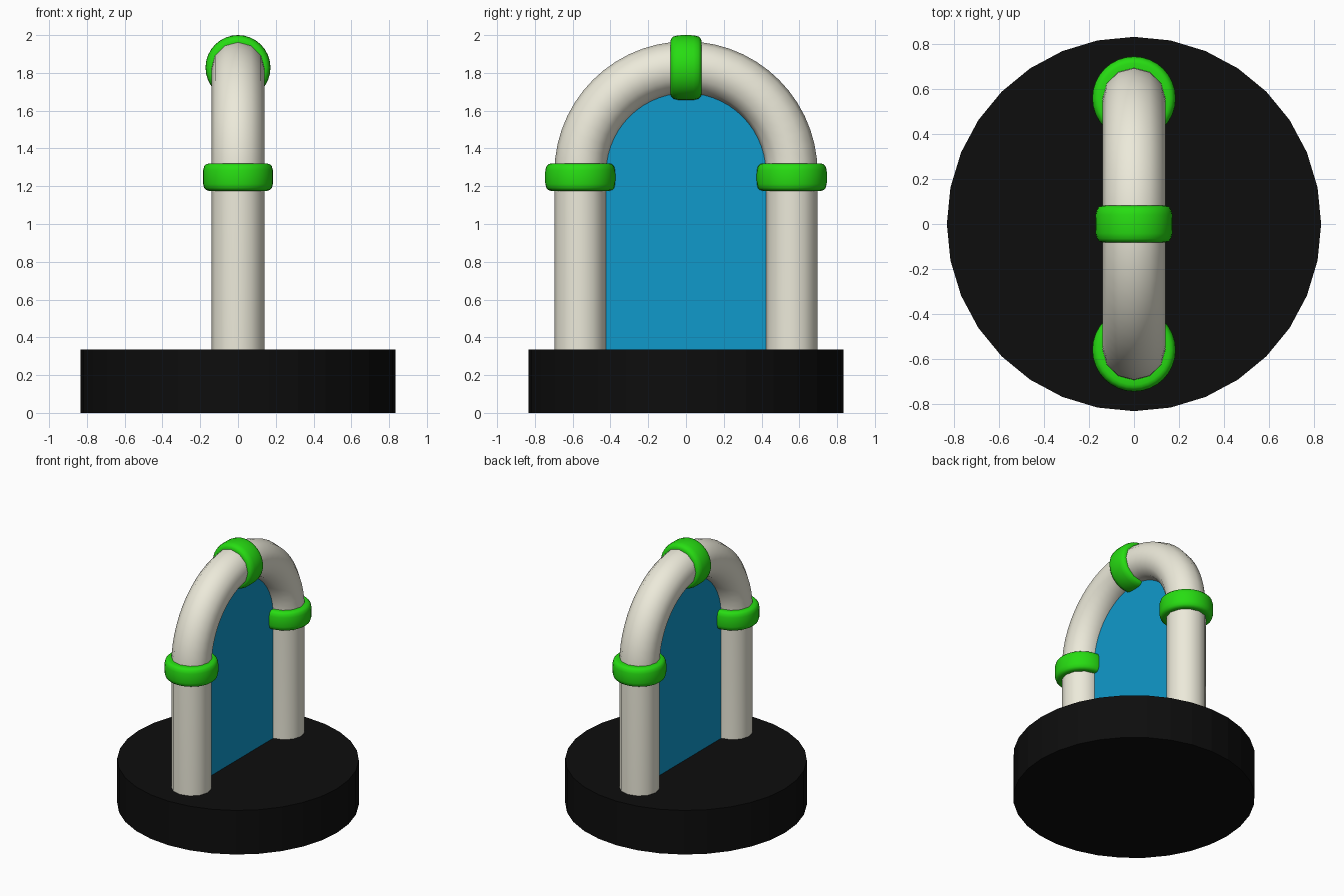
import bpy, bmesh
from math import sin, cos, pi, radians

if "Cube" in bpy.data.objects:
    bpy.data.objects.remove(bpy.data.objects["Cube"])

BASE_TOP, SPRING, ARCH_R = 0.335, 1.27, 0.56
TUBE_X, TUBE_R = 0.14, 0.137


def material(name, rgb):
    m = bpy.data.materials.new(name)
    m.diffuse_color = (*rgb, 1)
    m.use_nodes = True
    m.node_tree.nodes["Principled BSDF"].inputs["Base Color"].default_value = m.diffuse_color
    return m


black = material("black", (0.004, 0.004, 0.004))
cream = material("cream", (0.84, 0.82, 0.70))
green = material("green", (0.02, 0.72, 0.006))
blue = material("blue", (0.005, 0.32, 0.60))


def make_object(name, bm, mat, smooth=None):
    bmesh.ops.recalc_face_normals(bm, faces=bm.faces)
    me = bpy.data.meshes.new(name)
    bm.to_mesh(me)
    bm.free()
    me.materials.append(mat)
    ob = bpy.data.objects.new(name, me)
    bpy.context.collection.objects.link(ob)
    if smooth:
        bpy.ops.object.select_all(action='DESELECT')
        ob.select_set(True)
        bpy.context.view_layer.objects.active = ob
        bpy.ops.object.shade_smooth_by_angle(angle=radians(smooth))
    return ob


def bridge(bm, a, b):
    for i in range(len(a)):
        j = (i + 1) % len(a)
        bm.faces.new((a[i], a[j], b[j], b[i]))


# round base
bm = bmesh.new()
bmesh.ops.create_cone(bm, cap_ends=True, segments=32, radius1=0.833, radius2=0.833, depth=BASE_TOP)
bmesh.ops.translate(bm, verts=bm.verts, vec=(0, 0, BASE_TOP / 2))
make_object("base", bm, black)

# arch tube: straight legs joined by a half circle, as (y, z, section angle)
ARC = 28
path = [(ARCH_R, BASE_TOP - 0.005, 0.0)]
path += [(ARCH_R * cos(pi * i / ARC), SPRING + ARCH_R * sin(pi * i / ARC), pi * i / ARC)
         for i in range(ARC + 1)]
path += [(-ARCH_R, BASE_TOP - 0.005, pi)]
bm = bmesh.new()
rings = []
for y, z, t in path:
    ring = []
    for k in range(12):
        a = 2 * pi * k / 12
        r = TUBE_R * cos(a)
        ring.append(bm.verts.new((TUBE_X * sin(a), y + r * cos(t), z + r * sin(t))))
    rings.append(ring)
for a, b in zip(rings, rings[1:]):
    bridge(bm, a, b)
make_object("arch_tube", bm, cream, 50)


# collars: rounded band profile (radius inset, height) spun around the tube
def collar(name, radius, half, location, tilt=0):
    outer = [(0.055, 1.0), (0.03, 1.0), (0.017, 0.94), (0.007, 0.8), (0.001, 0.5)]
    profile = [(radius - d, h * half) for d, h in outer]
    profile += [(radius, 0)] + [(r, -h) for r, h in reversed(profile)]
    bm = bmesh.new()
    n = 32
    loops = [[bm.verts.new((r * cos(2 * pi * k / n), r * sin(2 * pi * k / n), h))
              for k in range(n)] for r, h in profile]
    for i in range(len(loops)):
        bridge(bm, loops[i], loops[(i + 1) % len(loops)])
    ob = make_object(name, bm, green, 50)
    ob.location = location
    ob.rotation_euler = (tilt, 0, 0)


for side, label in ((1, "back"), (-1, "front")):
    collar(label + "_collar", 0.186, 0.072, (0, side * ARCH_R, 1.248))
collar("top_collar", 0.172, 0.082, (0, 0, 1.828), pi / 2)

# thin panel filling the opening
bm = bmesh.new()
R = ARCH_R - TUBE_R + 0.01
outline = [(R, BASE_TOP)] + [(R * cos(pi * i / ARC), SPRING + R * sin(pi * i / ARC))
                             for i in range(ARC + 1)] + [(-R, BASE_TOP)]
bm.faces.new([bm.verts.new((0, y, z)) for y, z in outline])
make_object("portal_panel", bm, blue)
